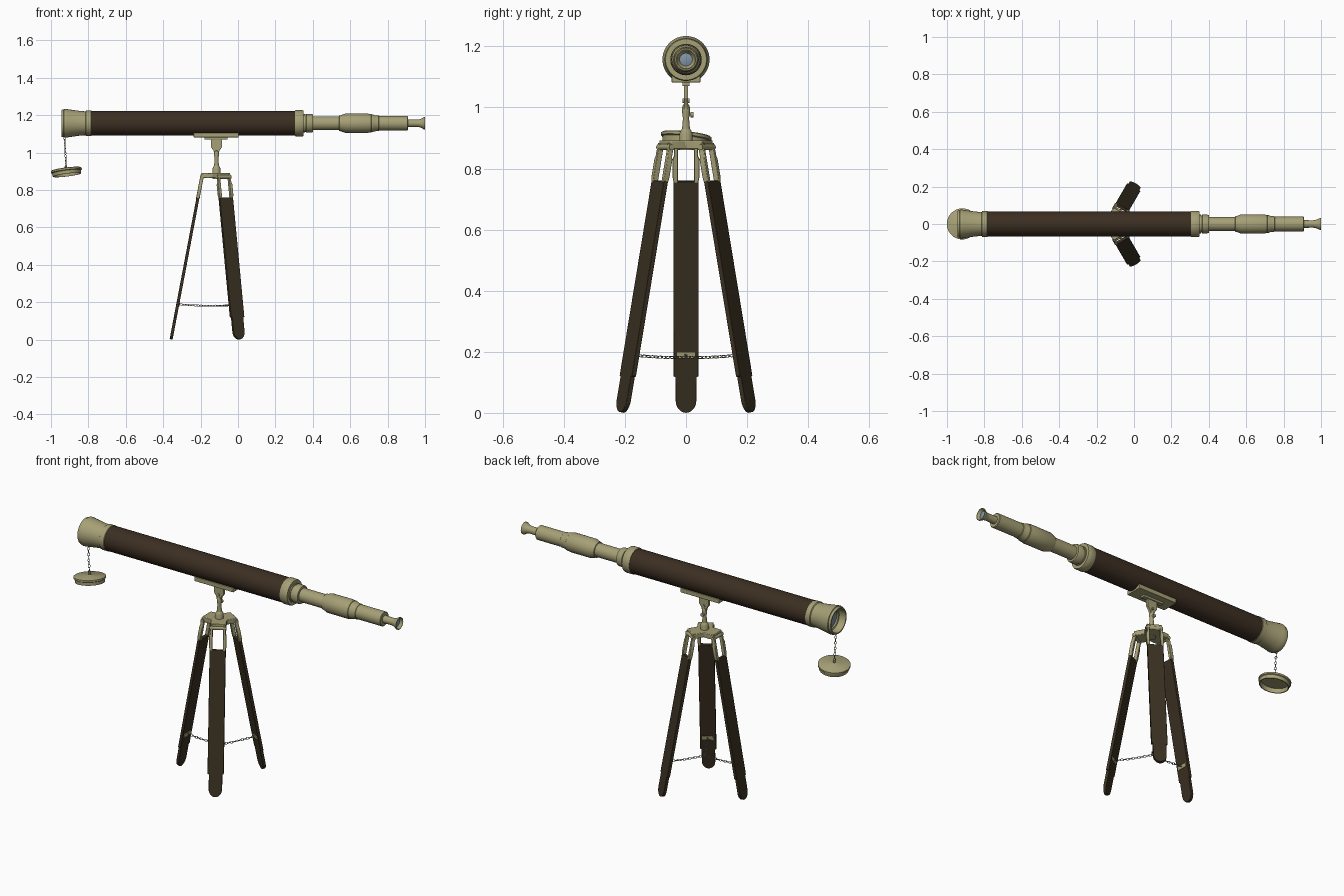
import bpy, bmesh
from math import radians, pi, cos, sin
from mathutils import Matrix, Vector

if "Cube" in bpy.data.objects:
    bpy.data.objects.remove(bpy.data.objects["Cube"])

AX = 1.157      # height of the tube axis
CX = -0.115     # x of the tripod centre


def material(name, rgb):
    m = bpy.data.materials.new(name)
    m.diffuse_color = (*rgb, 1)
    m.use_nodes = True
    m.node_tree.nodes["Principled BSDF"].inputs["Base Color"].default_value = m.diffuse_color
    return m


BRASS = material("brass", (0.38, 0.35, 0.18))
WOOD = material("dark_wood", (0.045, 0.028, 0.016))
LEGWOOD = material("leg_wood", (0.042, 0.030, 0.015))
GLASS = material("glass", (0.22, 0.30, 0.38))
STEEL = material("chain_metal", (0.25, 0.24, 0.17))


def finish(name, bm, mat, matrix=Matrix()):
    bmesh.ops.recalc_face_normals(bm, faces=bm.faces[:])
    me = bpy.data.meshes.new(name)
    bm.to_mesh(me)
    bm.free()
    me.transform(matrix)
    me.materials.append(mat)
    me.shade_smooth()
    me.set_sharp_from_angle(angle=radians(32))
    ob = bpy.data.objects.new(name, me)
    bpy.context.collection.objects.link(ob)
    return ob


def lathe(name, profile, mat, matrix=Matrix(), steps=48):
    """Revolve (height, radius) points about local z."""
    bm = bmesh.new()
    vs = [bm.verts.new((r, 0, h)) for h, r in profile]
    es = [bm.edges.new(p) for p in zip(vs, vs[1:])]
    bmesh.ops.spin(bm, geom=vs + es, axis=(0, 0, 1), cent=(0, 0, 0),
                   steps=steps, angle=2 * pi)
    bmesh.ops.remove_doubles(bm, verts=bm.verts[:], dist=1e-5)
    return finish(name, bm, mat, matrix)


def prism(name, outline, z0, z1, mat, matrix=Matrix(), bevel=0.0):
    """Extrude an xy outline from z0 to z1."""
    bm = bmesh.new()
    f = bm.faces.new([bm.verts.new((x, y, z0)) for x, y in outline])
    ext = bmesh.ops.extrude_face_region(bm, geom=[f])["geom"]
    bmesh.ops.translate(bm, vec=(0, 0, z1 - z0),
                        verts=[v for v in ext if isinstance(v, bmesh.types.BMVert)])
    ob = finish(name, bm, mat, matrix)
    if bevel:
        b = ob.modifiers.new("bevel", "BEVEL")
        b.width, b.segments, b.limit_method = bevel, 2, "ANGLE"
    return ob


def box(name, lo, hi, mat, matrix=Matrix(), bevel=0.002):
    out = [(lo[0], lo[1]), (hi[0], lo[1]), (hi[0], hi[1]), (lo[0], hi[1])]
    return prism(name, out, lo[2], hi[2], mat, matrix, bevel)


def chain(name, a, b, sag=0.0, pitch=0.0155):
    """Row of oval links, every second one turned a quarter."""
    a, b = Vector(a), Vector(b)
    n = round((b - a).length / pitch)
    pt = lambda t: a.lerp(b, t) - Vector((0, 0, 4 * sag * t * (1 - t)))
    bm = bmesh.new()
    for i in range(n):
        p, q = pt(i / n), pt((i + 1) / n)
        rot = (q - p).to_track_quat("X", "Y").to_matrix().to_4x4()
        m = Matrix.Translation((p + q) / 2) @ rot @ Matrix.Rotation(pi / 4 + i * pi / 2, 4, "X")
        rings = []
        for k in range(14):
            t = 2 * pi * k / 14
            c, d = Vector((0.0098 * cos(t), 0.0052 * sin(t), 0)), Vector((cos(t), sin(t), 0))
            rings.append([bm.verts.new(m @ (c + 0.0014 * (d * cos(s) + Vector((0, 0, sin(s))))))
                          for s in (j * pi / 3 for j in range(6))])
        for k in range(14):
            r0, r1 = rings[k], rings[(k + 1) % 14]
            for j in range(6):
                bm.faces.new((r0[j], r1[j], r1[(j + 1) % 6], r0[(j + 1) % 6]))
    return finish(name, bm, STEEL)


# --- Telescope tube, all turned about the x axis ---
ALONG_X = Matrix.Translation((0, 0, AX)) @ Matrix.Rotation(pi / 2, 4, "Y")
lathe("main_tube", [(-0.80, 0), (-0.80, 0.0665), (0.32, 0.0665), (0.32, 0)], WOOD, ALONG_X)
lathe("objective_hood", [
    (-0.895, 0), (-0.895, 0.053), (-0.905, 0.053), (-0.907, 0.060), (-0.945, 0.064),
    (-0.945, 0.071), (-0.940, 0.073), (-0.932, 0.073), (-0.930, 0.077), (-0.918, 0.077),
    (-0.912, 0.0755), (-0.85, 0.0665), (-0.82, 0.064), (-0.815, 0.064), (-0.812, 0.0685),
    (-0.785, 0.0685), (-0.782, 0.066), (-0.782, 0)], BRASS, ALONG_X)
lathe("objective_lens", [(-0.896, 0.053), (-0.901, 0.035), (-0.904, 0.018), (-0.905, 0)],
      GLASS, ALONG_X)
lathe("tube_collar", [
    (0.305, 0), (0.305, 0.068), (0.309, 0.070), (0.345, 0.070), (0.351, 0.067),
    (0.351, 0.050), (0.357, 0.050), (0.357, 0.046), (0.363, 0.046), (0.365, 0.050),
    (0.393, 0.050), (0.400, 0.047), (0.402, 0.037), (0.402, 0)], BRASS, ALONG_X)
lathe("draw_tube", [
    (0.39, 0), (0.39, 0.037), (0.540, 0.037), (0.542, 0.042), (0.550, 0.043),
    (0.572, 0.051), (0.695, 0.0515), (0.705, 0.049), (0.712, 0.049), (0.714, 0.047),
    (0.722, 0.047), (0.730, 0.043), (0.752, 0.041), (0.754, 0.039), (0.905, 0.039),
    (0.908, 0.036), (0.908, 0)], BRASS, ALONG_X)
lathe("eyepiece", [
    (0.90, 0), (0.90, 0.021), (0.955, 0.0195), (0.970, 0.021), (0.985, 0.027),
    (0.994, 0.033), (1.0, 0.033), (1.0, 0.030), (0.990, 0.024), (0.985, 0.021),
    (0.985, 0)], BRASS, ALONG_X)
lathe("eyepiece_lens", [(0.9855, 0.021), (0.988, 0.012), (0.989, 0)], GLASS, ALONG_X)

# --- Hanging lens cap ---
CAP = (Matrix.Translation((-0.917, 0, 0.900)) @ Matrix.Rotation(radians(-7), 4, "Y")
       @ Matrix.Rotation(radians(-6), 4, "X"))
lathe("lens_cap", [
    (0.030, 0), (0.030, 0.005), (0.024, 0.007), (0.018, 0.005), (0.015, 0.012),
    (0.013, 0.078), (0.010, 0.083), (0.001, 0.083), (-0.002, 0.078), (-0.020, 0.076),
    (-0.020, 0.071), (0.004, 0.070), (0.004, 0)], BRASS, CAP)
chain("lens_cap_chain", (-0.928, 0, 1.085), (-0.919, 0, 0.925))

# --- Saddle and swivel post ---
box("saddle_plate", (-0.237, -0.047, 1.082), (0.003, 0.047, 1.106), BRASS)
box("saddle_rib", (-0.180, -0.012, 1.070), (-0.055, 0.012, 1.084), BRASS)
T = Matrix.Translation
UPRIGHT = T((CX, 0, 0)) @ Matrix.Rotation(pi / 2, 4, "X")
prism("tilt_bracket", [(-0.030, 1.075), (-0.030, 1.030), (-0.016, 1.012), (-0.012, 0.995),
                       (0.012, 0.995), (0.016, 1.012), (0.030, 1.030), (0.030, 1.075)],
      -0.007, 0.007, BRASS, UPRIGHT, 0.001)
lathe("swivel_post", [
    (0.86, 0), (0.86, 0.022), (0.915, 0.021), (0.925, 0.017), (0.930, 0.013),
    (0.965, 0.010), (0.985, 0.013), (1.000, 0.013), (1.010, 0.009), (1.012, 0)],
      BRASS, T((CX, 0, 0)), 32)
Y_OUT = Matrix.Rotation(-pi / 2, 4, "X")
lathe("thumb_screw", [(0, 0), (0, 0.004), (0.014, 0.004), (0.014, 0.009), (0.024, 0.009),
                      (0.024, 0)], BRASS, T((CX, 0, 0.977)) @ Y_OUT, 20)
lathe("tilt_pivot", [(-0.012, 0), (-0.012, 0.007), (0.012, 0.007), (0.012, 0)],
      BRASS, T((CX, 0, 1.022)) @ Y_OUT, 20)

# --- Tripod hub: three-lobed plate ---
ANGLES = [radians(d) for d in (60, 180, 300)]
hub = []
for a in ANGLES:
    for r, t in ((0.055, -0.041), (0.080, -0.038), (0.080, 0.038), (0.055, 0.041)):
        hub.append((r * cos(a) - t * sin(a), r * sin(a) + t * cos(a)))
    hub.append((0.046 * cos(a + pi / 3), 0.046 * sin(a + pi / 3)))
prism("tripod_hub", hub, 0.864, 0.892, BRASS, T((CX, 0, 0)), 0.003)

# --- Legs: local x = across, y = down the leg, z = outward ---
down = Vector((0.165, 0, -0.87)).normalized()
across = Vector((0, 1, 0))
out = across.cross(down)
FRAME = Matrix((across, down, out)).transposed().to_4x4()
FRAME.translation = (0.078, 0, 0.87)
if out.x < 0:
    OUT = -1
else:
    OUT = 1
END = 0.884
leg_outline = [(-0.034, 0.765), (-0.041, 0.763), (-0.041, 0.113), (0.041, 0.113),
               (0.041, 0.763), (0.034, 0.765)]
leg_outline += [(0.034 * cos(t), 0.842 + 0.042 * sin(t))
                for t in (pi * k / 14 for k in range(15))]
for i, a in enumerate(ANGLES, 1):
    swing = T((CX, 0, 0)) @ Matrix.Rotation(a, 4, "Z")
    M = swing @ FRAME
    prism(f"leg_{i}", leg_outline, -0.008, 0.008, LEGWOOD, M, 0.0015)
    # Paired brass straps from the hub to each leg
    for s in (-1, 1):
        prism(f"leg_strap_{i}_{'left' if s < 0 else 'right'}",
              [(s * 0.027, -0.012), (s * 0.038, -0.012), (s * 0.039, 0.030),
               (s * 0.044, 0.040), (s * 0.044, 0.098), (s * 0.040, 0.118), (s * 0.027, 0.118)],
              -0.0095, 0.0095, BRASS, M, 0.002)
    lathe(f"hinge_pin_{i}", [(-0.043, 0), (-0.043, 0.010), (0.043, 0.010), (0.043, 0)], BRASS,
          M @ Matrix.Rotation(pi / 2, 4, "Y"), 20)
    # Inner plate that holds the spreader chain
    inner = sorted((-OUT * 0.007, -OUT * 0.011))
    box(f"chain_plate_{i}", (-0.030, 0.682, inner[0]), (0.030, 0.702, inner[1]), BRASS, M, 0.001)
    chain(f"spreader_chain_{i}", swing @ Vector((0.195, 0, 0.189)), (CX, 0, 0.182), 0.003)
